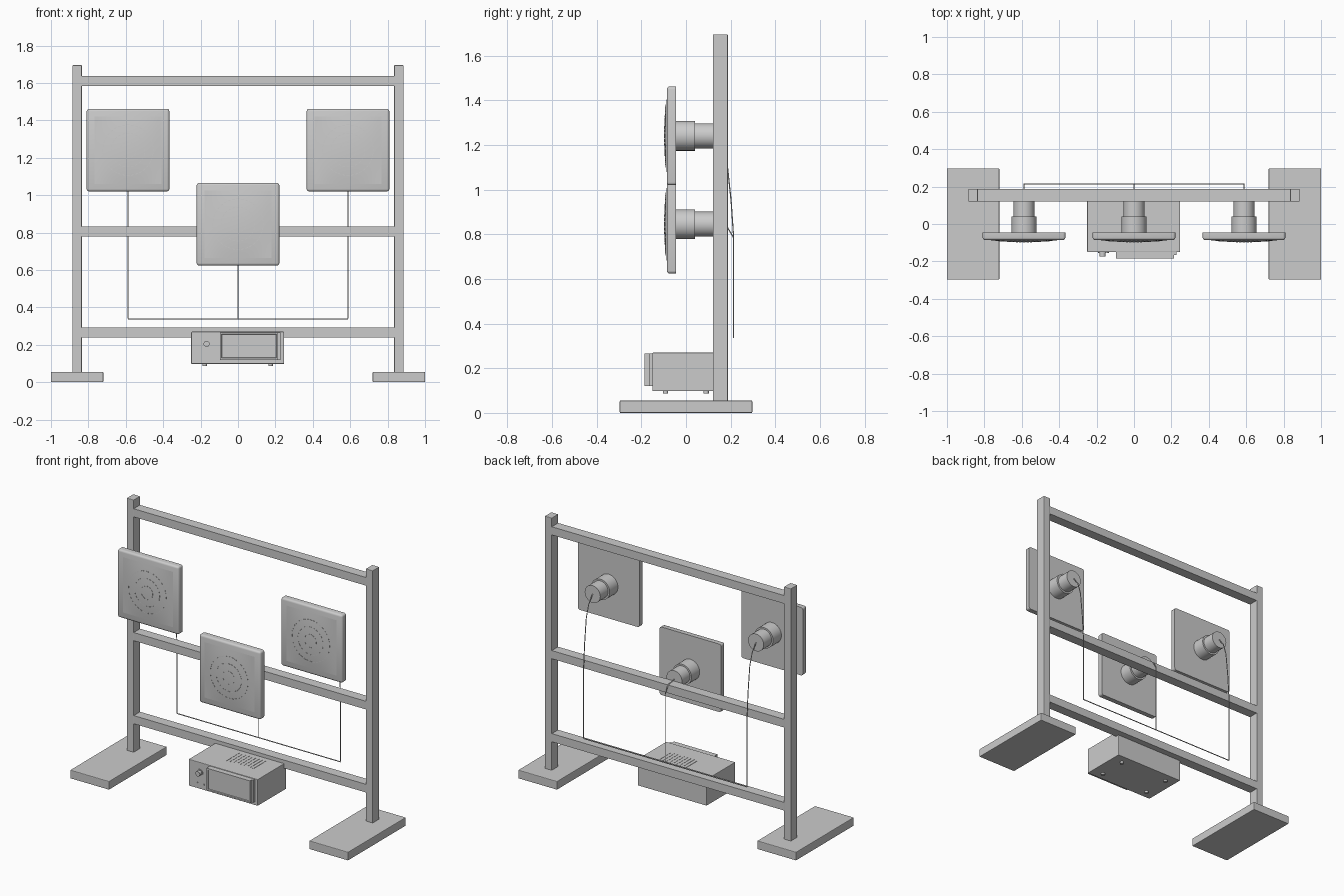
import bpy, bmesh, math
from mathutils import Matrix, Vector

if "Cube" in bpy.data.objects:
    bpy.data.objects.remove(bpy.data.objects["Cube"])

grey = bpy.data.materials.new("light_grey")
grey.diffuse_color = (0.6, 0.6, 0.6, 1)
grey.use_nodes = True
grey.node_tree.nodes["Principled BSDF"].inputs["Base Color"].default_value = grey.diffuse_color


def finish(name, bm, smooth=False):
    bmesh.ops.recalc_face_normals(bm, faces=bm.faces)
    me = bpy.data.meshes.new(name)
    bm.to_mesh(me)
    bm.free()
    me.materials.append(grey)
    ob = bpy.data.objects.new(name, me)
    bpy.context.collection.objects.link(ob)
    if smooth:
        bpy.ops.object.select_all(action='DESELECT')
        ob.select_set(True)
        bpy.context.view_layer.objects.active = ob
        bpy.ops.object.shade_smooth_by_angle(angle=math.radians(35))
    return ob


def add_box(bm, lo, hi):
    lo, hi = Vector(lo), Vector(hi)
    m = Matrix.Translation((lo + hi) / 2) @ Matrix.Diagonal((*(hi - lo), 1))
    return bmesh.ops.create_cube(bm, size=1, matrix=m)["verts"]


def box(name, lo, hi, bevel=0.0):
    bm = bmesh.new()
    add_box(bm, lo, hi)
    if bevel:
        bmesh.ops.bevel(bm, geom=bm.edges[:], offset=bevel, segments=2, profile=0.5, affect='EDGES')
    return finish(name, bm)


def cylinder(name, x, z, y0, y1, r, axis='Y', sides=32):
    """Round bar along y (from y0 to y1), or along z when axis is Z (x, z is then x, y)."""
    bm = bmesh.new()
    if axis == 'Y':
        m = Matrix.Translation((x, (y0 + y1) / 2, z)) @ Matrix.Rotation(math.pi / 2, 4, 'X')
    else:
        m = Matrix.Translation((x, z, (y0 + y1) / 2))
    bmesh.ops.create_cone(bm, cap_ends=True, segments=sides, radius1=r, radius2=r,
                          depth=y1 - y0, matrix=m)
    return finish(name, bm, True)


# Frame: feet, posts and three rails
for side, s in (("left", -1), ("right", 1)):
    a, b = sorted((s * 1.0, s * 0.72))
    box(side + "_foot", (a, -0.297, 0), (b, 0.297, 0.055), 0.004)
    a, b = sorted((s * 0.885, s * 0.835))
    box(side + "_post", (a, 0.12, 0.05), (b, 0.187, 1.695), 0.003)
for name, z in (("lower", 0.24), ("middle", 0.78), ("upper", 1.585)):
    box(name + "_rail", (-0.837, 0.121, z), (0.837, 0.186, z + 0.053))


# Square panel with rounded front edges, crowned face and ring perforations
HALF, CROWN, FRONT = 0.221, 0.18, -0.086


def crown_y(u, v):
    return FRONT - 0.011 * (1 - (u / CROWN) ** 2) * (1 - (v / CROWN) ** 2)


def panel(name, cx, cz):
    bm = bmesh.new()
    add_box(bm, (cx - HALF, FRONT, cz - HALF), (cx + HALF, -0.045, cz + HALF))
    edges = [e for e in bm.edges if min(v.co.y for v in e.verts) < -0.08]
    bmesh.ops.bevel(bm, geom=edges, offset=0.013, segments=3, profile=0.5, affect='EDGES')
    finish(name + "_panel", bm, True)

    bm = bmesh.new()
    m = Matrix.Rotation(math.pi / 2, 4, 'X')
    bmesh.ops.create_grid(bm, x_segments=14, y_segments=14, size=CROWN, matrix=m)
    for v in bm.verts:
        u, w = v.co.x, v.co.z
        v.co = (cx + u, crown_y(u, w) - 0.0005, cz + w)
    finish(name + "_crowned_face", bm, True)

    bm = bmesh.new()
    for r, n in ((0.042, 12), (0.09, 24), (0.135, 36)):
        for i in range(n):
            t = 2 * math.pi * i / n
            u, w = r * math.cos(t), r * math.sin(t)
            m = (Matrix.Translation((cx + u, crown_y(u, w) - 0.0005, cz + w))
                 @ Matrix.Rotation(-t, 4, 'Y') @ Matrix.Diagonal((0.003, 0.003, 0.014, 1)))
            bmesh.ops.create_cube(bm, size=1, matrix=m)
    finish(name + "_rings", bm)

    # Stepped mount behind the panel
    cylinder(name + "_wide_mount", cx, cz, -0.046, 0.04, 0.067)
    cylinder(name + "_narrow_mount", cx, cz, 0.038, 0.121, 0.056)


def wire(name, points):
    cu = bpy.data.curves.new(name, 'CURVE')
    cu.dimensions = '3D'
    cu.bevel_depth = 0.003
    cu.bevel_resolution = 1
    cu.use_fill_caps = True
    sp = cu.splines.new('POLY')
    sp.points.add(len(points) - 1)
    for p, co in zip(sp.points, points):
        p.co = (*co, 1)
    cu.materials.append(grey)
    ob = bpy.data.objects.new(name, cu)
    bpy.context.collection.objects.link(ob)
    bpy.ops.object.select_all(action='DESELECT')
    ob.select_set(True)
    bpy.context.view_layer.objects.active = ob
    bpy.ops.object.convert(target='MESH')


for name, cx, cz in (("left", -0.588, 1.241), ("centre", 0, 0.845), ("right", 0.588, 1.241)):
    panel(name, cx, cz)
    if name == "centre":
        drop = [(cx, 0.12, cz), (cx, 0.185, 0.832), (cx, 0.213, 0.785), (cx, 0.213, 0.34)]
    else:
        drop = [(cx, 0.12, cz), (cx, 0.16, 1.19), (cx, 0.185, 1.11), (cx, 0.202, 0.95),
                (cx, 0.213, 0.79), (cx, 0.213, 0.34)]
    wire(name + "_wire", drop)
wire("cross_wire", [(-0.588, 0.213, 0.338), (0.588, 0.213, 0.338)])

# Control box hung on the lower rail
box("control_box", (-0.25, -0.15, 0.098), (0.247, 0.145, 0.27), 0.003)

# Raised screen housing with a recessed display
bm = bmesh.new()
add_box(bm, (-0.097, -0.185, 0.12), (0.215, -0.149, 0.266))
front = min(bm.faces, key=lambda f: f.calc_center_median().y)
bmesh.ops.inset_individual(bm, faces=[front], thickness=0.013, depth=0)
bmesh.ops.inset_individual(bm, faces=[front], thickness=0.003, depth=-0.006)
finish("screen_housing", bm)
box("housing_side_strip", (0.213, -0.165, 0.12), (0.226, -0.149, 0.266))

# Knob, buttons, little feet and top vents
cylinder("knob", -0.168, 0.205, -0.175, -0.149, 0.016)
cylinder("knob_ring", -0.168, 0.205, -0.155, -0.149, 0.021)
for i, x in enumerate((-0.188, -0.14)):
    cylinder(f"button_{i}", x, 0.134, -0.156, -0.149, 0.005, sides=12)
for i, x in enumerate((-0.178, 0.174)):
    for j, y in enumerate((-0.092, 0.09)):
        cylinder(f"box_foot_{i}{j}", x, y, 0.086, 0.1, 0.012, 'Z', 16)
bm = bmesh.new()
for i in range(9):
    x = -0.055 + i * 0.024
    add_box(bm, (x - 0.003, -0.04, 0.269), (x + 0.003, 0.09, 0.2715))
finish("top_vents", bm)
